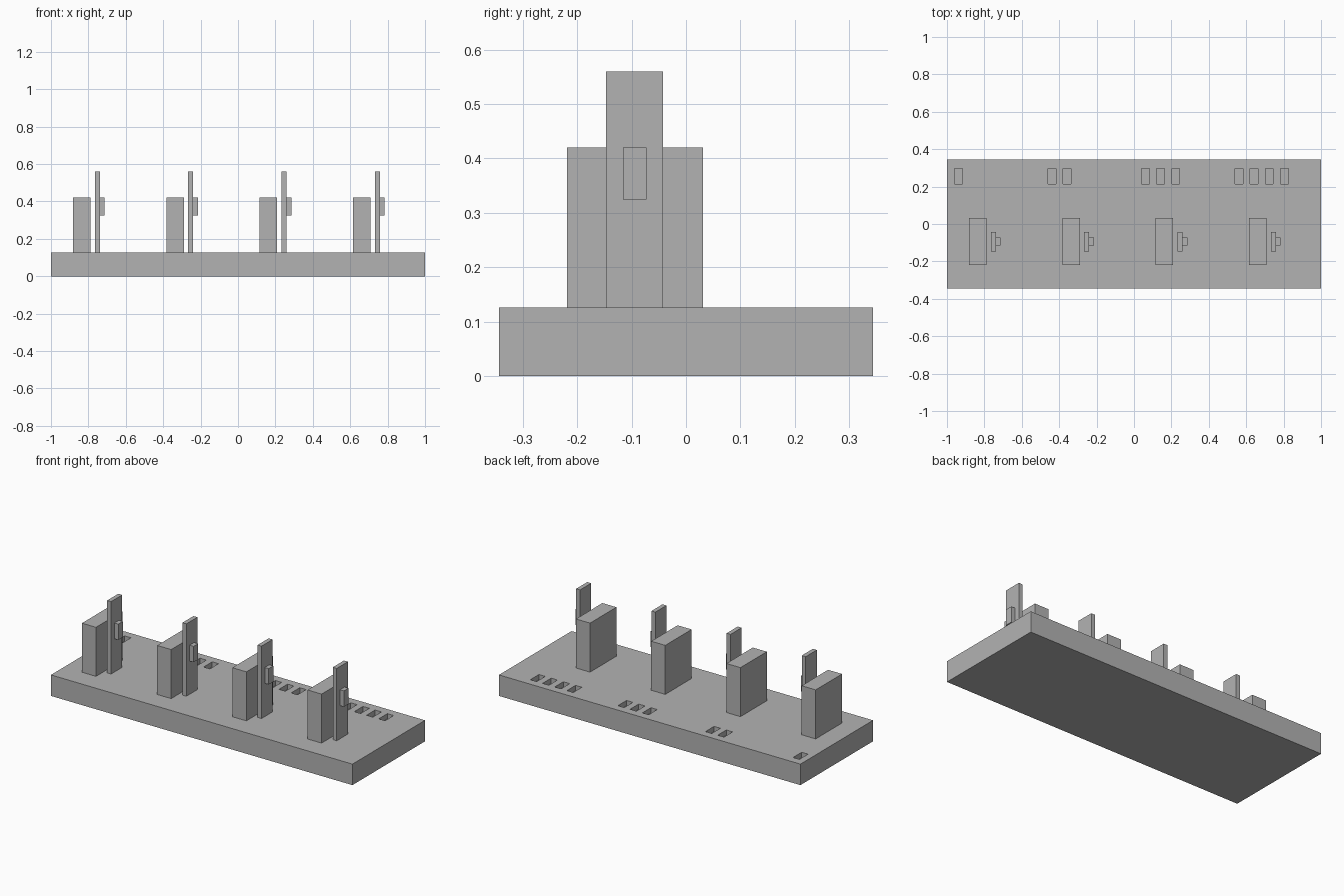
import bpy
from mathutils import Vector

cube = bpy.data.objects.get("Cube")
if cube:
    bpy.data.objects.remove(cube, do_unlink=True)

grey = bpy.data.materials.new("plain grey")
grey.use_nodes = True
colour = (0.45, 0.45, 0.45, 1)
grey.diffuse_color = colour
grey.node_tree.nodes["Principled BSDF"].inputs["Base Color"].default_value = colour


def box(name, low, high):
    """Axis-aligned box between two opposite corners."""
    low, high = Vector(low), Vector(high)
    bpy.ops.mesh.primitive_cube_add(size=1, location=(low + high) / 2)
    obj = bpy.context.object
    obj.name = name
    obj.scale = high - low
    bpy.ops.object.transform_apply(location=False, rotation=False, scale=True)
    obj.data.materials.append(grey)
    return obj


TOP = 0.126        # upper face of the base
PITCH = 0.499      # distance between stations
SLOT_STEP = 0.081  # distance between counting slots
SLOT_DEPTH = 0.0315

base = box("base", (-1, -0.344, 0), (1, 0.344, TOP))

for station in range(4):
    shift = station * PITCH
    number = station + 1

    # Thick block, tall thin plate and the small tab on the plate
    x = -0.882 + shift
    box(f"block_{number}", (x, -0.219, TOP), (x + 0.093, 0.031, 0.42))
    x = -0.765 + shift
    box(f"plate_{number}", (x, -0.147, TOP), (x + 0.026, -0.042, 0.56))
    x += 0.026
    box(f"tab_{number}", (x, -0.116, 0.325), (x + 0.026, -0.073, 0.42))

    # Counting slots sunk into the base: one more at each station
    for slot in range(number):
        x = -0.96 + station * 0.5 + slot * SLOT_STEP
        cutter = box("slot_cutter", (x, 0.215, TOP - SLOT_DEPTH),
                     (x + 0.042, 0.297, TOP + 0.05))
        cutter.hide_render = True
        cut = base.modifiers.new("slot", "BOOLEAN")
        cut.operation = "DIFFERENCE"
        cut.solver = "EXACT"
        cut.object = cutter
        bpy.context.view_layer.objects.active = base
        bpy.ops.object.modifier_apply(modifier=cut.name)
        bpy.data.objects.remove(cutter, do_unlink=True)
